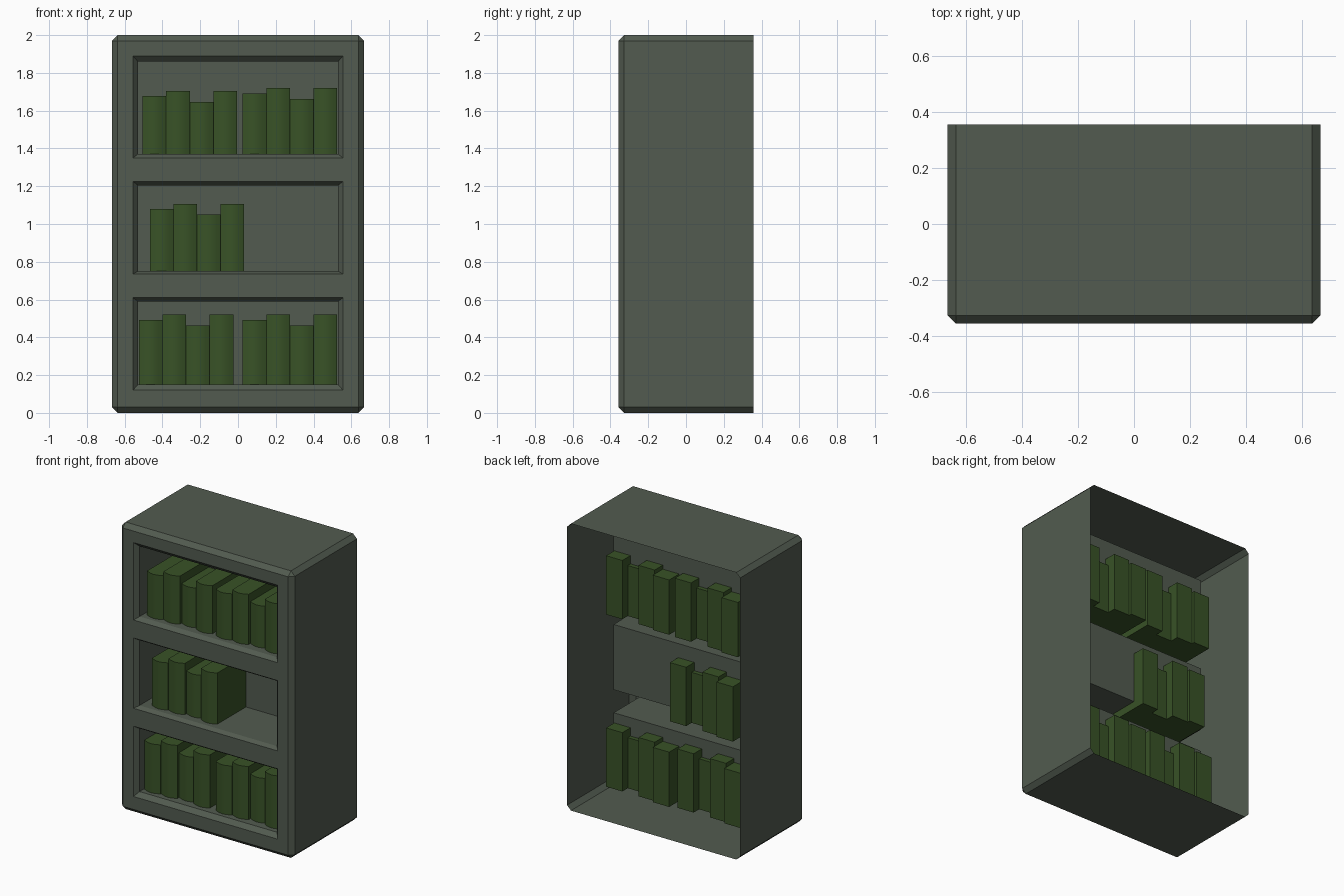
import bpy, bmesh, math

if "Cube" in bpy.data.objects:
    bpy.data.objects.remove(bpy.data.objects["Cube"])

W, D, H, C = 0.667, 0.357, 2.0, 0.03      # half width, half depth, height, chamfer
NICHE_BACK = 0.04


def material(name, rgb):
    m = bpy.data.materials.new(name)
    m.diffuse_color = (*rgb, 1)
    m.use_nodes = True
    m.node_tree.nodes["Principled BSDF"].inputs["Base Color"].default_value = m.diffuse_color
    return m


def finish(bm, name, mat):
    bmesh.ops.remove_doubles(bm, verts=bm.verts, dist=0.0005)
    bmesh.ops.recalc_face_normals(bm, faces=bm.faces)
    me = bpy.data.meshes.new(name)
    bm.to_mesh(me)
    bm.free()
    ob = bpy.data.objects.new(name, me)
    bpy.context.collection.objects.link(ob)
    me.materials.append(mat)
    return ob


def quad(bm, pts):
    bm.faces.new([bm.verts.new(p) for p in pts])


def rect(x, z0, z1, y):
    return [(-x, y, z0), (x, y, z0), (x, y, z1), (-x, y, z1)]


wood = material("painted_wood", (0.085, 0.105, 0.08))
cover = material("book_cover", (0.04, 0.085, 0.02))

# niches: outer bottom, outer top, inner bottom, inner top
niches = [(0.12, 0.61, 0.15, 0.59),
          (0.735, 1.225, 0.75, 1.205),
          (1.35, 1.89, 1.37, 1.86)]

# cabinet shell: chamfered box with an open back
bm = bmesh.new()
bmesh.ops.create_cube(bm, size=1)
for v in bm.verts:
    v.co = (v.co.x * 2 * W, v.co.y * 2 * D, (v.co.z + 0.5) * H)
back = [f for f in bm.faces if f.calc_center_median().y > D - 0.01]
bmesh.ops.delete(bm, geom=back, context='FACES_ONLY')
bmesh.ops.bevel(bm, geom=[e for e in bm.edges if not e.is_boundary],
                offset=C, segments=1, affect='EDGES')
front = [f for f in bm.faces if all(v.co.y < -D + 0.001 for v in f.verts)]
bmesh.ops.delete(bm, geom=front, context='FACES_ONLY')

# front frame: grid of panels that skips the openings
xs = [-W + C, -0.556, 0.556, W - C]
zs = [C] + [z for n in niches for z in n[:2]] + [H - C]
for i in range(3):
    for j in range(len(zs) - 1):
        if i == 1 and j % 2 == 1:
            continue
        quad(bm, [(xs[i], -D, zs[j]), (xs[i + 1], -D, zs[j]),
                  (xs[i + 1], -D, zs[j + 1]), (xs[i], -D, zs[j + 1])])

# niche boxes with a chamfered lip
for a, b, c, d in niches:
    loops = [rect(0.556, a, b, -D), rect(0.53, c, d, -D + C), rect(0.53, c, d, NICHE_BACK)]
    for p, q in zip(loops, loops[1:]):
        for k in range(4):
            n = (k + 1) % 4
            quad(bm, [p[k], p[n], q[n], q[k]])
    quad(bm, loops[-1])
finish(bm, "cabinet", wood)


def book(bm, x, z0, height, y0, y1, w=0.125, bulge=0.02, seg=6):
    """Upright book with a rounded spine facing the front."""
    prof = [(x + w, y1), (x, y1)]
    for k in range(seg + 1):
        t = k / seg
        prof.append((x + w * t, y0 - bulge * math.sin(math.pi * t)))
    lo = [bm.verts.new((px, py, z0)) for px, py in prof]
    hi = [bm.verts.new((px, py, z0 + height)) for px, py in prof]
    bm.faces.new(lo)
    bm.faces.new(hi[::-1])
    for k in range(len(lo)):
        n = (k + 1) % len(lo)
        bm.faces.new([lo[k], lo[n], hi[n], hi[k]])


# book groups: left edge, top of the tallest book
groups = [("top_left", -0.505, 1.705), ("top_right", 0.025, 1.72),
          ("middle", -0.467, 1.107),
          ("bottom_left", -0.525, 0.52), ("bottom_right", 0.025, 0.52)]
# per book: height, front, back
books = [(0.382, -0.28, 0.15), (0.41, -0.275, 0.13),
         (0.352, -0.255, 0.07), (0.41, -0.275, 0.13)]
for name, x, top in groups:
    for k, (h, y0, y1) in enumerate(books):
        bm = bmesh.new()
        book(bm, x + k * 0.125, top - 0.41, h, y0, y1)
        ob = finish(bm, f"book_{name}_{k + 1}", cover)
        bpy.ops.object.select_all(action='DESELECT')
        ob.select_set(True)
        bpy.context.view_layer.objects.active = ob
        bpy.ops.object.shade_smooth_by_angle(angle=math.radians(30))
